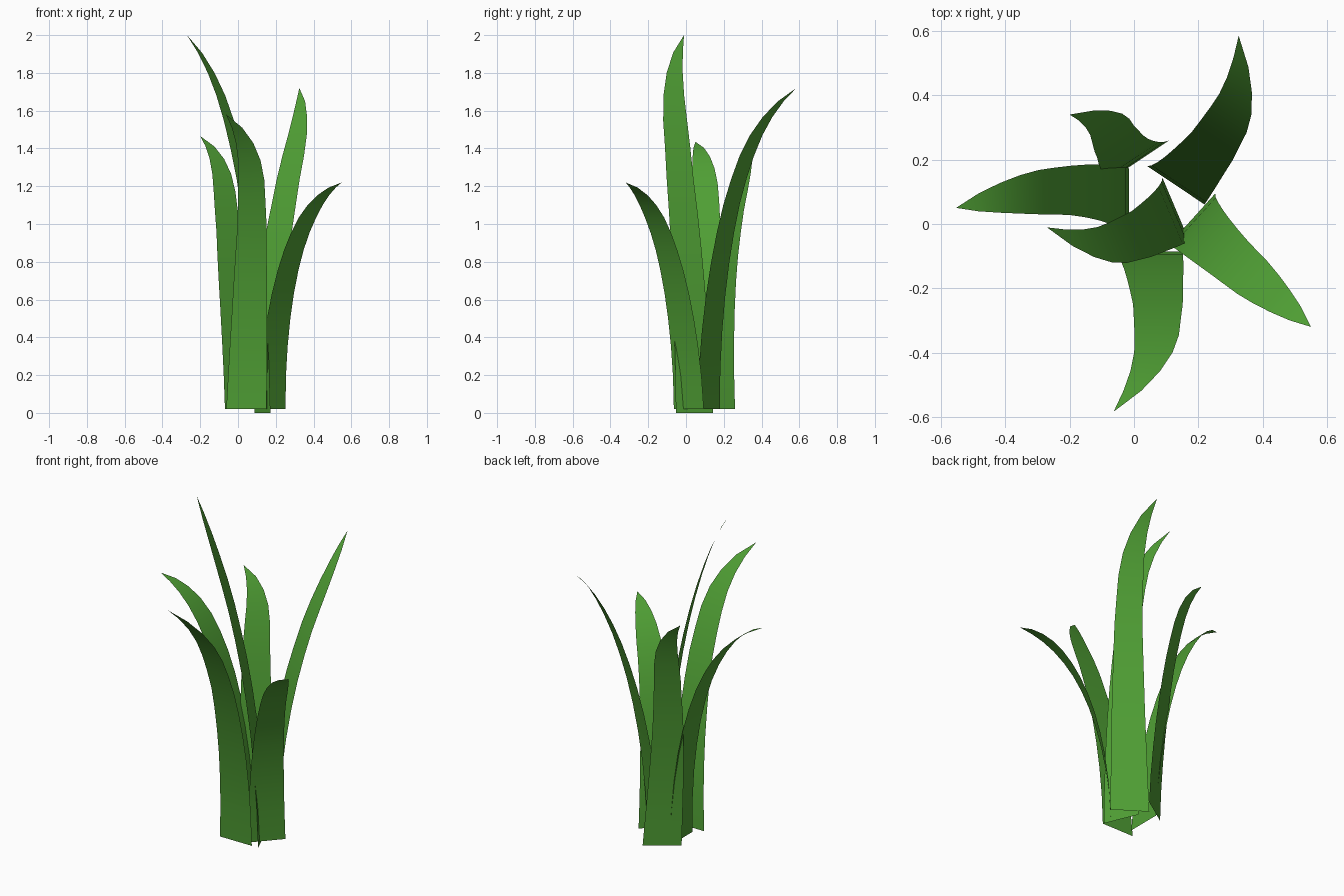
import bpy
import bmesh
from math import sin, pi
from mathutils import Vector

if "Cube" in bpy.data.objects:
    bpy.data.objects.remove(bpy.data.objects["Cube"])

green = bpy.data.materials.new("leaf_green")
green.diffuse_color = (0.08, 0.35, 0.035, 1)
green.use_nodes = True
green.node_tree.nodes["Principled BSDF"].inputs["Base Color"].default_value = green.diffuse_color

# shared leaf outline: half width and sideways curl along the leaf
WIDTH = [(0, .107), (.25, .092), (.5, .077), (.7, .067), (.82, .049), (.92, .027), (1, 0)]
CURL = [(0, 0), (.25, -.15), (.5, -.27), (.7, -.23), (.8, -.05), (.91, .42), (1, 1)]
STEPS = 12


def sample(table, u):
    for (a, va), (b, vb) in zip(table, table[1:]):
        if u <= b:
            return va + (vb - va) * (u - a) / (b - a)
    return table[-1][1]


def leaf(name, base, lean, z0, top, reach, droop, curl, bow=0):
    """Thin leaf strip rising from base, arching along lean and curling sideways at the tip."""
    out = Vector((lean[0], lean[1], 0)).normalized()
    side = Vector((-out.y, out.x, 0))
    bm = bmesh.new()
    previous = None
    for i in range(STEPS + 1):
        u = i / STEPS
        z = z0 + (top - z0) * (u + droop * u * (1 - u))
        centre = Vector((base[0], base[1], z)) + out * reach * u ** 1.6
        centre += side * (curl * sample(CURL, u) + bow * sin(pi * u))
        half = side * sample(WIDTH, u)
        if i < STEPS:
            row = [bm.verts.new(centre + half), bm.verts.new(centre - half)]
        else:
            row = [bm.verts.new(centre)]
        if previous:
            bm.faces.new(previous + row[::-1])
        previous = row
    for f in bm.faces:
        f.smooth = True
    mesh = bpy.data.meshes.new(name)
    bm.to_mesh(mesh)
    bm.free()
    mesh.materials.append(green)
    bpy.context.collection.objects.link(bpy.data.objects.new(name, mesh))


# six leaves around the clump
leaf("tall_leaf", (.13, .045), (-.92, -.39), 0, 2.0, .39, .48, -.105)
leaf("back_right_leaf", (.13, .12), (.555, .83), .02, 1.72, .494, .55, .096)
leaf("right_leaf", (.18, .015), (.74, -.67), .02, 1.22, .498, .8, 0, -.01)
leaf("front_leaf", (.045, -.085), (0, -1), .02, 1.58, .497, .5, -.108)
leaf("left_leaf", (-.015, .065), (-1, 0), .02, 1.435, .537, .8, .015, -.035)
leaf("back_left_leaf", (.02, .2), (-.555, .83), .02, 1.465, .238, .6, .105, .06)
